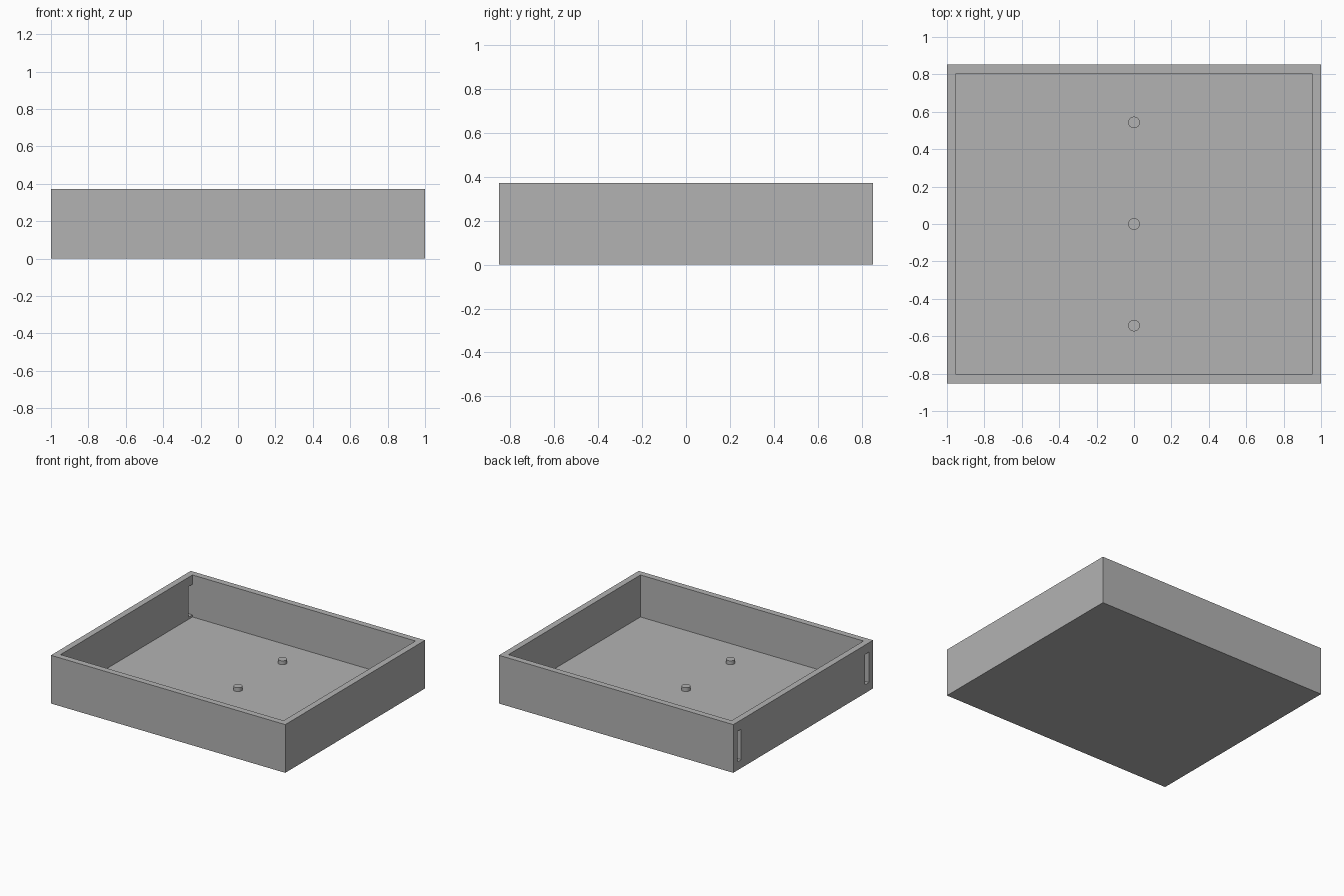
import bpy
import bmesh
from mathutils import Matrix, Vector

if "Cube" in bpy.data.objects:
    bpy.data.objects.remove(bpy.data.objects["Cube"])

W, D, H = 2.0, 1.704, 0.372      # outer size
WALL, FLOOR = 0.048, 0.048       # wall and floor thickness

grey = bpy.data.materials.new("plain_grey")
grey.use_nodes = True
grey.diffuse_color = (0.45, 0.45, 0.45, 1)
grey.node_tree.nodes["Principled BSDF"].inputs["Base Color"].default_value = (0.45, 0.45, 0.45, 1)


def make_object(name, bm):
    mesh = bpy.data.meshes.new(name)
    bm.to_mesh(mesh)
    bm.free()
    mesh.materials.append(grey)
    obj = bpy.data.objects.new(name, mesh)
    bpy.context.collection.objects.link(obj)
    return obj


def box(name, low, high):
    low, high = Vector(low), Vector(high)
    bm = bmesh.new()
    place = Matrix.Translation((low + high) / 2) @ Matrix.Diagonal((*(high - low), 1))
    bmesh.ops.create_cube(bm, size=1, matrix=place)
    return make_object(name, bm)


def cut(target, cutter):
    mod = target.modifiers.new(cutter.name, "BOOLEAN")
    mod.operation = "DIFFERENCE"
    mod.solver = "EXACT"
    mod.object = cutter
    cutter.hide_render = True
    cutter.hide_set(True)
    cutter.display_type = "WIRE"


# Open tray: solid block with the inside hollowed out
tray = box("tray", (-W / 2, -D / 2, 0), (W / 2, D / 2, H))
ix, iy = W / 2 - WALL, D / 2 - WALL
cut(tray, box("cavity_cutter", (-ix, -iy, FLOOR), (ix, iy, H + 0.2)))

# Upright slots through the end wall, beside the front and back walls
for side, name in ((-1, "front"), (1, "back")):
    ya, yb = sorted((side * (iy - 0.048), side * (iy - 0.001)))
    cut(tray, box(name + "_slot_cutter", (-W / 2 - 0.1, ya, 0.065), (-ix + 0.03, yb, 0.3)))

# Row of short round pegs on the floor
for y, name in ((-0.543, "front"), (0, "middle"), (0.543, "back")):
    bm = bmesh.new()
    bmesh.ops.create_cone(bm, cap_ends=True, segments=32, radius1=0.031, radius2=0.031,
                          depth=0.034, matrix=Matrix.Translation((0, y, FLOOR + 0.013)))
    peg = make_object(name + "_peg", bm)
    bpy.ops.object.select_all(action="DESELECT")
    peg.select_set(True)
    bpy.context.view_layer.objects.active = peg
    bpy.ops.object.shade_smooth_by_angle()
